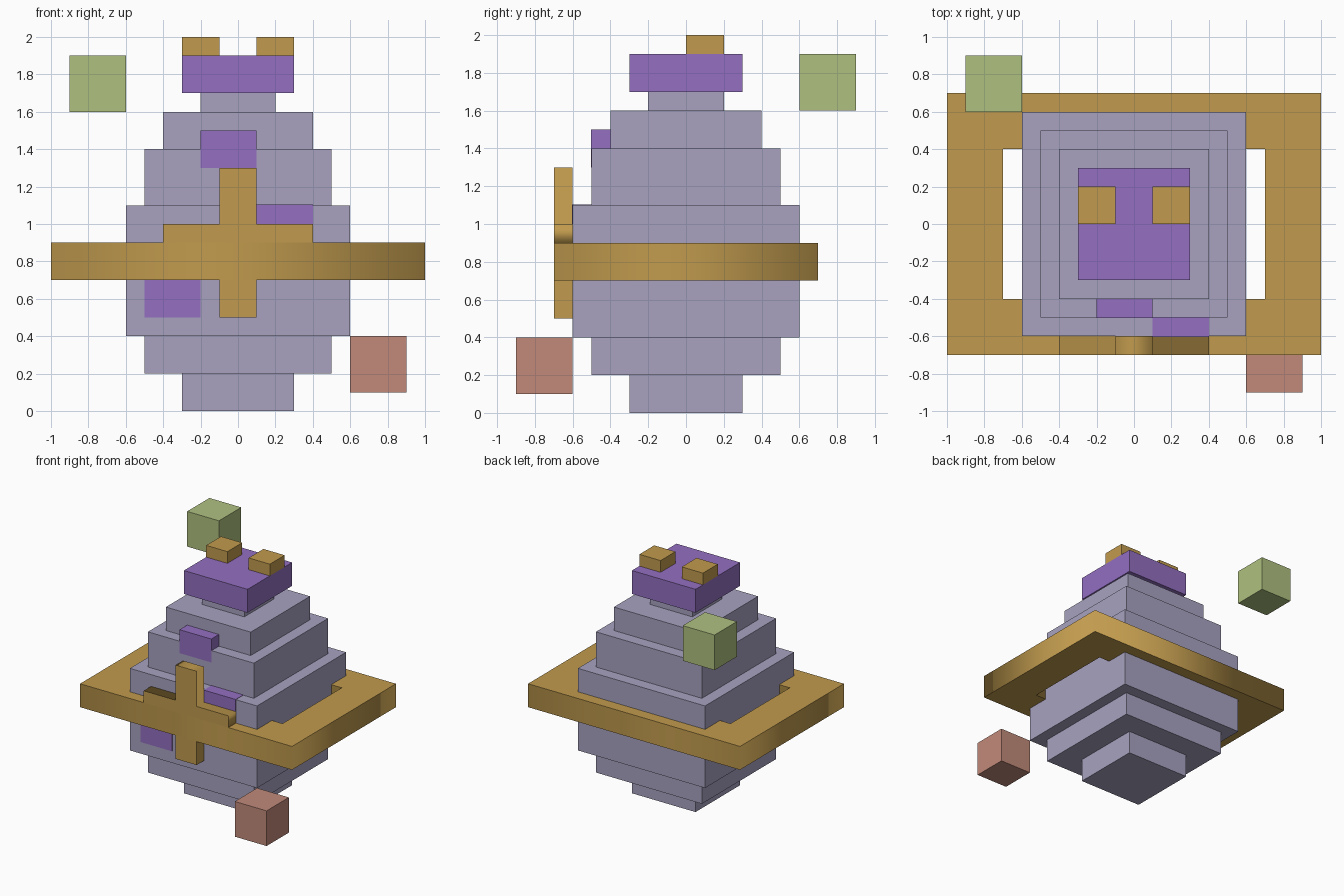
import bpy
import bmesh
import math

if "Cube" in bpy.data.objects:
    bpy.data.objects.remove(bpy.data.objects["Cube"], do_unlink=True)


def material(name, r, g, b):
    rgba = [(c / 255 / 12.92) if c < 11 else ((c / 255 + 0.055) / 1.055) ** 2.4
            for c in (r, g, b)] + [1.0]
    m = bpy.data.materials.new(name)
    m.use_nodes = True
    m.diffuse_color = rgba
    m.node_tree.nodes["Principled BSDF"].inputs["Base Color"].default_value = rgba
    return m


LILAC = material("lilac grey", 168, 162, 192)
PURPLE = material("purple", 147, 111, 193)
GOLD = material("gold", 193, 155, 78)
GREEN = material("sage green", 175, 192, 128)
RED = material("dusty red", 193, 138, 122)


def finish(name, bm, mat):
    bmesh.ops.recalc_face_normals(bm, faces=bm.faces)
    mesh = bpy.data.meshes.new(name)
    bm.to_mesh(mesh)
    bm.free()
    mesh.materials.append(mat)
    obj = bpy.data.objects.new(name, mesh)
    bpy.context.collection.objects.link(obj)
    return obj


def box(name, mat, x, y, z):
    """Box from (low, high) pairs on each axis."""
    bm = bmesh.new()
    bmesh.ops.create_cube(bm, size=1)
    for v in bm.verts:
        v.co = [(a + b) / 2 + c * (b - a) for (a, b), c in zip((x, y, z), v.co)]
    return finish(name, bm, mat)


def stepped_tower(name, mat, tiers):
    """Square tiers (half width, bottom, top) joined into one closed skin."""
    bm = bmesh.new()
    rings = []
    for h, z0, z1 in tiers:
        for z in (z0, z1):
            rings.append([bm.verts.new((sx * h, sy * h, z))
                          for sx, sy in ((-1, -1), (1, -1), (1, 1), (-1, 1))])
    for a, b in zip(rings, rings[1:]):
        for i in range(4):
            j = (i + 1) % 4
            bm.faces.new((a[i], a[j], b[j], b[i]))
    bm.faces.new(rings[0])
    bm.faces.new(rings[-1])
    return finish(name, bm, mat)


def plate(name, mat, outlines, thickness, location, rotation=(0, 0, 0)):
    """Flat outline, with optional holes, extruded about its middle plane."""
    curve = bpy.data.curves.new(name, "CURVE")
    curve.dimensions = "2D"
    curve.fill_mode = "BOTH"
    curve.extrude = thickness / 2
    for pts in outlines:
        s = curve.splines.new("POLY")
        s.points.add(len(pts) - 1)
        for p, (x, y) in zip(s.points, pts):
            p.co = (x, y, 0, 1)
        s.use_cyclic_u = True
    curve.materials.append(mat)
    obj = bpy.data.objects.new(name, curve)
    bpy.context.collection.objects.link(obj)
    obj.location, obj.rotation_euler = location, rotation
    bpy.ops.object.select_all(action="DESELECT")
    obj.select_set(True)
    bpy.context.view_layer.objects.active = obj
    bpy.ops.object.convert(target="MESH")
    return bpy.context.view_layer.objects.active


# Stepped body with neck
stepped_tower("body", LILAC, [(0.3, 0, 0.2), (0.5, 0.2, 0.4), (0.6, 0.4, 1.1),
                              (0.5, 1.1, 1.4), (0.4, 1.4, 1.6), (0.2, 1.6, 1.7)])

# Cap and its two knobs
box("cap", PURPLE, (-0.3, 0.3), (-0.3, 0.3), (1.7, 1.9))
box("left_knob", GOLD, (0.1, 0.3), (0, 0.2), (1.9, 2.0))
box("right_knob", GOLD, (-0.3, -0.1), (0, 0.2), (1.9, 2.0))

# Belt ring: rectangle with a cross-shaped opening
outer = [(-1, -0.7), (1, -0.7), (1, 0.7), (-1, 0.7)]
opening = [(-0.6, -0.6), (-0.6, -0.4), (-0.7, -0.4), (-0.7, 0.4),
           (-0.6, 0.4), (-0.6, 0.6)]
opening += [(-x, y) for x, y in reversed(opening)]
plate("belt_ring", GOLD, [outer, opening], 0.2, (0, 0, 0.8))

# Front emblem above and below the belt
half = [(0.4, 0.9), (0.4, 1.0), (0.1, 1.0), (0.1, 1.3)]
plate("emblem_top", GOLD, [half + [(-x, z) for x, z in reversed(half)]],
      0.1, (0, -0.65, 0), (math.pi / 2, 0, 0))
box("emblem_foot", GOLD, (-0.1, 0.1), (-0.7, -0.6), (0.5, 0.7))

# Purple patches on the front, barely proud of the body
E = 0.003
box("upper_patch", PURPLE, (-0.2, 0.1), (-0.5 - E, -0.4), (1.3, 1.5))
box("middle_patch", PURPLE, (0.1, 0.4), (-0.6 - E, -0.5), (1.0, 1.1 + E))
box("lower_patch", PURPLE, (-0.5, -0.2), (-0.6 - E, -0.598), (0.5, 0.7))

# Floating cubes
box("green_cube", GREEN, (-0.9, -0.6), (0.6, 0.9), (1.6, 1.9))
box("red_cube", RED, (0.6, 0.9), (-0.9, -0.6), (0.1, 0.4))
